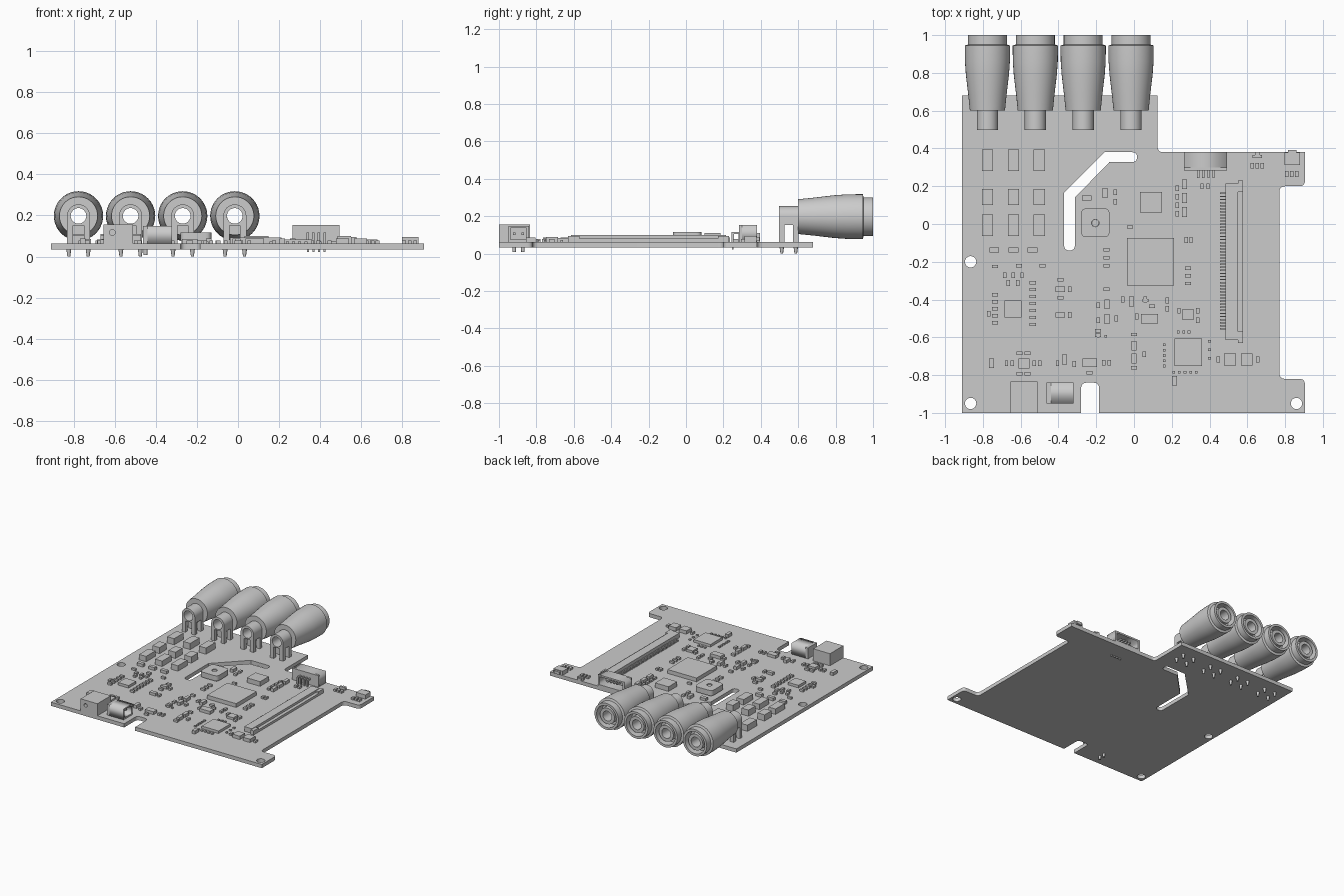
import bpy, bmesh, math
from mathutils import Matrix, Vector

if "Cube" in bpy.data.objects:
    bpy.data.objects.remove(bpy.data.objects["Cube"])

B, T = 0.034, 0.063          # board bottom and top
COL = bpy.context.scene.collection


def add_mesh(name, bm, smooth=False):
    bmesh.ops.recalc_face_normals(bm, faces=bm.faces)
    me = bpy.data.meshes.new(name)
    bm.to_mesh(me)
    bm.free()
    if smooth:
        me.shade_smooth()
        me.set_sharp_from_angle(angle=math.radians(30))
    ob = bpy.data.objects.new(name, me)
    COL.objects.link(ob)
    return ob


def boxes(name, items, z0=T):
    """items: (x, y, width, depth, height) standing on z0"""
    bm = bmesh.new()
    for x, y, w, d, h in items:
        bmesh.ops.create_cube(bm, size=1, matrix=Matrix.Translation((x, y, z0 + h / 2))
                              @ Matrix.Diagonal((w, d, h, 1)))
    return add_mesh(name, bm)


def cylinders(name, items, segs=12):
    """items: (x, y, z0, z1, radius bottom, radius top)"""
    bm = bmesh.new()
    for x, y, a, b, r0, r1 in items:
        bmesh.ops.create_cone(bm, cap_ends=True, segments=segs, radius1=r0, radius2=r1, depth=b - a,
                              matrix=Matrix.Translation((x, y, (a + b) / 2)))
    return add_mesh(name, bm, True)


def rounded(pts, n=5):
    """pts: (x, y[, corner radius])"""
    out = []
    for i, p in enumerate(pts):
        c = Vector(p[:2])
        if len(p) < 3:
            out.append(c)
            continue
        a = c + (Vector(pts[i - 1][:2]) - c).normalized() * p[2]
        b = c + (Vector(pts[(i + 1) % len(pts)][:2]) - c).normalized() * p[2]
        for k in range(n + 1):
            t = k / n
            out.append(a * (1 - t) ** 2 + c * (2 * t * (1 - t)) * 1 + b * t * t)
    return out


def circle(x, y, r, n=24, a0=0.0, a1=math.tau):
    full = a1 - a0 > 6.28
    return [Vector((x + r * math.cos(a), y + r * math.sin(a)))
            for a in (a0 + (a1 - a0) * k / (n if full else n - 1) for k in range(n))]


def rect(x0, x1, y0, y1):
    return [Vector(p) for p in ((x0, y0), (x1, y0), (x1, y1), (x0, y1))]


ROT = {'z': Matrix(), 'y': Matrix.Rotation(math.pi / 2, 4, 'X'),
       'x': Matrix.Rotation(math.pi / 2, 4, 'Z') @ Matrix.Rotation(math.pi / 2, 4, 'X')}


def plate(name, loops, a, b, axis='z', smooth=True):
    """outline with holes, extruded from a to b along axis"""
    cu = bpy.data.curves.new(name, 'CURVE')
    cu.dimensions, cu.fill_mode, cu.extrude = '2D', 'BOTH', (b - a) / 2
    for loop in loops:
        s = cu.splines.new('POLY')
        s.points.add(len(loop) - 1)
        for p, co in zip(s.points, loop):
            p.co = (co.x, co.y, 0, 1)
        s.use_cyclic_u = True
    tmp = bpy.data.objects.new(name + "_curve", cu)
    COL.objects.link(tmp)
    dg = bpy.context.evaluated_depsgraph_get()
    me = bpy.data.meshes.new_from_object(tmp.evaluated_get(dg))
    bpy.data.objects.remove(tmp)
    bm = bmesh.new()
    bm.from_mesh(me)
    bpy.data.meshes.remove(me)
    bmesh.ops.remove_doubles(bm, verts=bm.verts, dist=1e-5)
    off = {'x': ((a + b) / 2, 0, 0), 'y': (0, (a + b) / 2, 0), 'z': (0, 0, (a + b) / 2)}[axis]
    bmesh.ops.transform(bm, matrix=Matrix.Translation(off) @ ROT[axis], verts=bm.verts)
    return add_mesh(name, bm, smooth)


# circuit board with notch, bent slot and mounting holes
outline = rounded([(-.91, -1), (-.28, -1), (-.28, -.84, .03), (-.185, -.84, .03), (-.185, -1),
                   (.905, -1), (.905, -.82, .03), (.77, -.82, .03), (.77, .2, .03), (.905, .2, .03),
                   (.905, .38), (.125, .38, .03), (.125, .68), (-.91, .68)])
slot = rounded([(-.37, -.14, .028), (-.313, -.14, .028), (-.313, .14), (-.13, .328),
                (.016, .328, .025), (.016, .38, .025), (-.155, .38), (-.37, .165)])
holes = [circle(x, y, .03) for x, y in ((-.865, -.2), (-.865, -.95), (.86, -.95))]
plate("circuit_board", [outline, slot] + holes, B, T)

# four barrel sockets on legged brackets
PROFILE = [(.038, .6), (.093, .6), (.101, .68), (.114, .79), (.119, .86), (.12, .945), (.103, .95),
           (.103, 1), (.085, 1), (.085, .93), (.062, .93), (.062, .99), (.038, .99)]
CZ = .198
for i in range(4):
    cx = -.776 + i * .2535
    bm = bmesh.new()
    N = 40
    rings = [[bm.verts.new((cx + r * math.cos(k * math.tau / N), y, CZ + r * math.sin(k * math.tau / N)))
              for k in range(N)] for r, y in PROFILE]
    for j in range(len(rings)):
        p, q = rings[j], rings[(j + 1) % len(rings)]
        for k in range(N):
            bm.faces.new((p[k], p[(k + 1) % N], q[(k + 1) % N], q[k]))
    add_mesh(f"socket_barrel_{i}", bm, True)
    arch = circle(cx, CZ, .056, 20, 0, math.pi) + [Vector((cx - .056, .152)), Vector((cx + .056, .152))]
    plate(f"socket_bracket_{i}", [arch, circle(cx, CZ, .038)], .497, .602, 'y')
    corners = [(cx + sx * .041, y) for sx in (-1, 1) for y in (.512, .587)]
    boxes(f"socket_legs_{i}", [(x, y, .03, .03, .1) for x, y in corners])
    cylinders(f"socket_pins_{i}", [(x + (x - cx) * .15, y, 0, B + .002, .007, .012) for x, y in corners])

# power jack: bored block with back wall
plate("power_jack", [rect(-.655, -.51, T, .157), circle(-.612, .117, .014, 16)], -1, -.86, 'y')
boxes("power_jack_back", [(-.5825, -.8475, .145, .025, .094)])

# battery header opening to +x
plate("battery_header_shell", [rect(-.95, -.84, T, .148), rect(-.937, -.853, .075, .137)], -.44, -.32, 'x', False)
boxes("battery_header_back", [(-.451, -.895, .022, .11, .085)])
boxes("battery_header_pins", [(-.395, y, .09, .014, .014) for y in (-.918, -.872)], .1)
cylinders("battery_header_tails", [(-.45, y, .008, B + .002, .009, .01) for y in (-.918, -.872)])

# data header opening to +y, with bent pins
plate("data_header_shell", [rect(.265, .493, T, .153), rect(.28, .478, .077, .14)], .3, .38, 'y', False)
boxes("data_header_back", [(.379, .292, .228, .016, .09)])
px = [.34 + .027 * k for k in range(4)]
boxes("data_header_pins", [(x, .305, .012, .12, .012) for x in px], .105)
boxes("data_header_bent_pins", [(x, .25, .012, .012, .054) for x in px])
boxes("data_header_tails", [(x, .25, .01, .01, .015) for x in px], .022)

# side button and small light at the back edge
boxes("side_button_body", [(.838, .345, .08, .065, .032)])
boxes("side_button_cap", [(.838, .382, .045, .022, .022)], .068)
boxes("edge_light", [(.653, .358, .05, .016, .02), (.653, .372, .026, .016, .016)])

# long ribbon connector with contact teeth
boxes("ribbon_connector_body", [(.518, -.2, .066, .83, .036)])
boxes("ribbon_connector_latch", [(.563, -.2, .026, .855, .018), (.563, .2, .026, .06, .032),
                                 (.563, -.6, .026, .06, .032)])
boxes("ribbon_connector_teeth", [(.47, -.555 + k * .0163, .032, .007, .012) for k in range(45)])

# nine large filter capacitors
boxes("filter_capacitors", [(x, y, .06, d, h) for x in (-.776, -.638, -.502)
                            for y, d, h in ((.338, .115, .048), (.142, .085, .048), (-.007, .115, .042))])
boxes("filter_resistors", [(x, -.137, .052, .027, .022) for x in (-.74, -.638, -.537)])

# trimmer: rounded block with a dial
sq = rounded([(-.28, -.07, .03), (-.13, -.07, .03), (-.13, .083, .03), (-.28, .083, .03)])
plate("trimmer_body", [sq, circle(-.205, .005, .02, 16)], .075, .116)
boxes("trimmer_base", [(-.205, .007, .11, .11, .02)])
cylinders("trimmer_dial", [(-.205, .005, .08, .108, .019, .019)], 16)

# integrated circuits
boxes("processor", [(.087, -.2, .25, .25, .03)])
boxes("chips", [(.09, .115, .115, .107, .036), (-.64, -.45, .09, .09, .02), (.287, -.68, .145, .145, .02),
                (.287, -.48, .058, .058, .018), (.508, -.717, .063, .063, .026), (.597, -.717, .063, .063, .026),
                (-.583, -.738, .058, .053, .022), (-.234, -.735, .075, .044, .022), (.082, -.502, .09, .05, .024)])


# small surface parts in rows: (x, y, step x, step y, count)
def rows(name, w, d, h, groups):
    boxes(name, [(x + dx * k, y + dy * k, w, d, h) for x, y, dx, dy, n in groups for k in range(n)])


rows("small_parts_wide", .032, .018, .016, [
    (-.737, -.375, 0, -.037, 5), (-.536, -.31, 0, -.037, 7), (-.145, -.137, 0, -.042, 3),
    (-.02, -.016, 0, 0, 1), (-.737, -.225, .05, 0, 1), (-.61, -.222, .125, 0, 2),
    (-.605, -.684, .042, 0, 2), (-.605, -.792, .042, 0, 2), (-.39, -.295, 0, -.095, 3),
    (-.19, -.565, 0, -.025, 2), (.285, -.235, 0, -.04, 3), (0, -.585, 0, -.175, 2),
    (.06, -.405, .035, -.03, 2), (-.235, -.788, 0, 0, 1), (-.145, -.345, 0, 0, 1), (-.1, -.04, 0, 0, 0)])
rows("small_parts_tall", .018, .03, .016, [
    (-.685, -.272, .046, 0, 3), (-.665, -.312, .05, 0, 2), (-.768, -.475, 0, 0, 1),
    (-.34, -.345, 0, -.137, 2), (-.675, -.737, .03, 0, 2), (-.528, -.737, .03, 0, 2),
    (-.1, .168, 0, -.05, 2), (-.405, -.737, .088, -.004, 2), (-.16, -.735, .03, 0, 2),
    (.23, .19, 0, -.045, 4), (.277, -.085, .025, 0, 2), (.36, .2, .032, 0, 2),
    (.238, -.46, .1, 0, 2), (.338, -.51, 0, 0, 1), (.445, -.717, .21, 0, 2),
    (.175, -.405, 0, -.043, 2), (-.06, -.4, .12, 0, 2), (-.095, -.5, .11, .01, 2),
    (.625, .308, .027, 0, 3), (.808, .265, .027, 0, 3), (-.19, -.43, 0, -.08, 2), (.055, -.69, 0, 0, 1)])
rows("medium_parts_wide", .05, .028, .02, [
    (-.39, -.345, 0, -.137, 2), (-.25, .138, 0, 0, 1)])
rows("medium_parts_tall", .026, .052, .024, [
    (-.153, .164, 0, 0, 1), (.267, .21, 0, -.073, 3), (-.143, -.425, 0, -.078, 2),
    (-.013, -.41, 0, 0, 1), (0, -.645, 0, -.067, 2), (-.755, -.737, 0, 0, 1),
    (-.367, -.717, 0, 0, 1), (.215, -.83, 0, 0, 1)])
rows("tiny_parts", .014, .014, .01, [
    (.16, -.64, 0, -.028, 5), (.4, -.62, 0, -.045, 3), (.235, -.572, .028, 0, 3),
    (.21, -.785, .03, 0, 5), (-.19, -.595, .04, 0, 2)])
